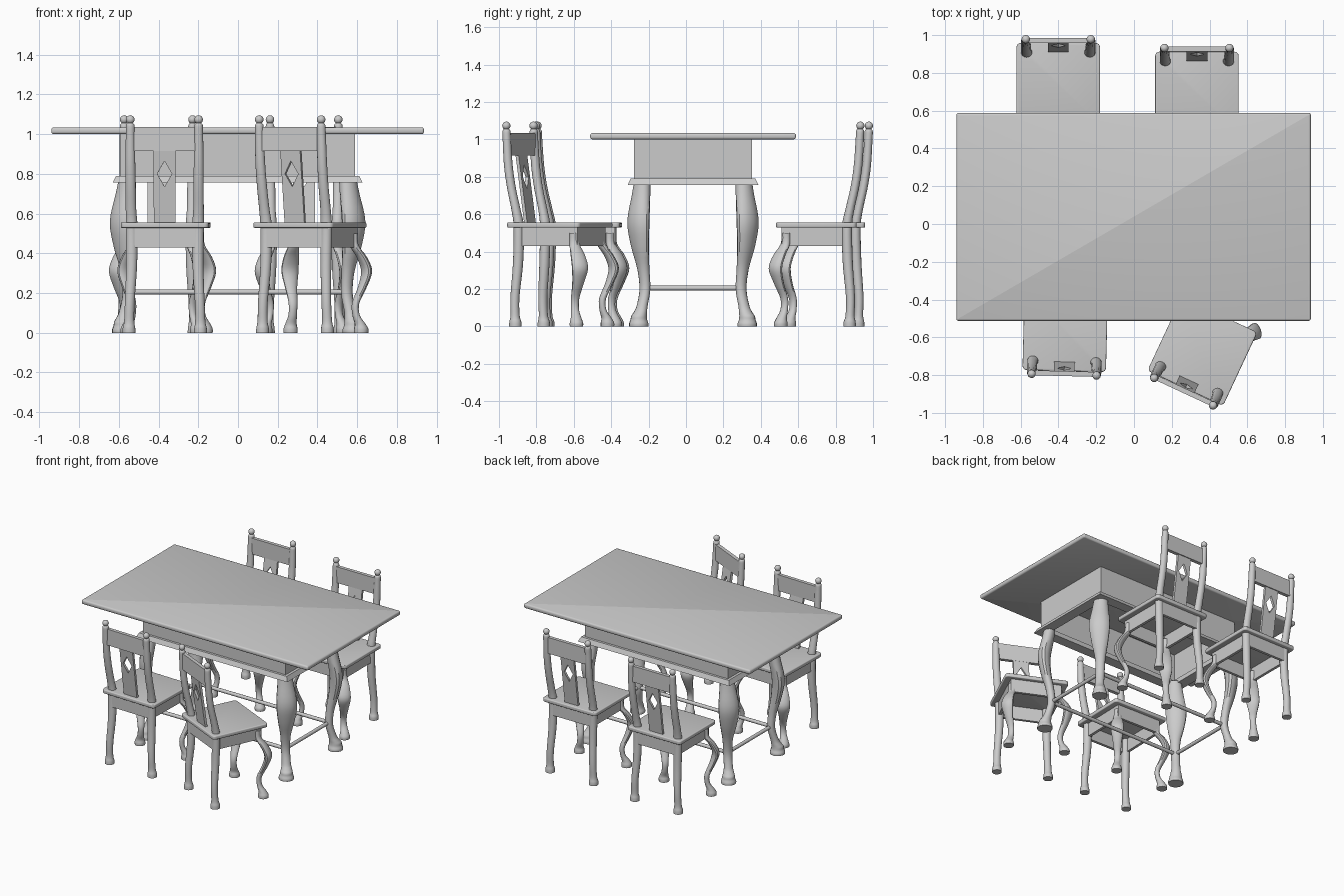
import bpy, bmesh, math
from mathutils import Matrix, Vector

if "Cube" in bpy.data.objects:
    bpy.data.objects.remove(bpy.data.objects["Cube"])


def mesh_from(name, bm):
    bmesh.ops.recalc_face_normals(bm, faces=bm.faces[:])
    me = bpy.data.meshes.new(name)
    bm.to_mesh(me)
    bm.free()
    me.shade_smooth()
    me.set_sharp_from_angle(angle=math.radians(35))
    return me


def place(name, me, mat=Matrix()):
    ob = bpy.data.objects.new(name, me)
    bpy.context.collection.objects.link(ob)
    ob.matrix_world = mat


def bridge(bm, rings, closed=False):
    n = len(rings[0])
    pairs = list(zip(rings, rings[1:])) + ([(rings[-1], rings[0])] if closed else [])
    for r, s in pairs:
        for i in range(n):
            bm.faces.new((r[i], r[(i + 1) % n], s[(i + 1) % n], s[i]))
    if not closed:
        bm.faces.new(rings[0][::-1])
        bm.faces.new(rings[-1])


def spline(pts, steps):
    """Smooth curve through the stations."""
    p = [Vector(q) for q in pts]
    p = [p[0]] + p + [p[-1]]
    out = []
    for a, b, c, d in zip(p, p[1:], p[2:], p[3:]):
        for k in range(steps):
            t = k / steps
            out.append(0.5 * (2 * b + (c - a) * t + (2 * a - 5 * b + 4 * c - d) * t * t
                              + (3 * b - a - 3 * c + d) * t ** 3))
    return out + [p[-1]]


def turned(name, stations, sx=1, sy=1, angle=0.0, steps=4, sides=14):
    """Tube with elliptical sections; station = x, y, z, half depth, half width."""
    bm = bmesh.new()
    rings = []
    for x, y, z, a, b in spline(stations, steps):
        ring = []
        for i in range(sides):
            t = 2 * math.pi * i / sides
            u, v = a * math.cos(t), b * math.sin(t)
            px = x + u * math.cos(angle) - v * math.sin(angle)
            py = y + u * math.sin(angle) + v * math.cos(angle)
            ring.append(bm.verts.new((px * sx, py * sy, max(z, 0))))
        rings.append(ring)
    bridge(bm, rings)
    return mesh_from(name, bm)


def frame(name, profile):
    """Rectangular frame; profile = half x, half y, z around the section."""
    bm = bmesh.new()
    rings = [[bm.verts.new((sx * x, sy * y, z)) for sx, sy in ((-1, -1), (1, -1), (1, 1), (-1, 1))]
             for x, y, z in profile]
    bridge(bm, rings, closed=True)
    return mesh_from(name, bm)


def slab(name, size, centre, corner=0.0, edge=0.0):
    """Board with rounded plan corners and eased edges."""
    bm = bmesh.new()
    bmesh.ops.create_cube(bm, size=1, matrix=Matrix.Translation(centre) @ Matrix.Diagonal((*size, 1)))
    if corner:
        up = [e for e in bm.edges if abs(e.verts[0].co.z - e.verts[1].co.z) > 1e-4]
        bmesh.ops.bevel(bm, geom=up, offset=corner, segments=4, profile=0.5, affect='EDGES')
    if edge:
        flat = [e for e in bm.edges if abs(e.verts[0].co.z - e.verts[1].co.z) < 1e-4]
        bmesh.ops.bevel(bm, geom=flat, offset=edge, segments=3, profile=0.5, affect='EDGES')
    return mesh_from(name, bm)


def rod(name, p, q, r):
    p, q = Vector(p), Vector(q)
    bm = bmesh.new()
    m = Matrix.Translation((p + q) / 2) @ (q - p).to_track_quat('Z', 'Y').to_matrix().to_4x4()
    bmesh.ops.create_cone(bm, cap_ends=True, segments=12, radius1=r, radius2=r, depth=(q - p).length, matrix=m)
    return mesh_from(name, bm)


CORNERS = [(-1, -1), (1, -1), (1, 1), (-1, 1)]
DIAG = math.radians(45)

# ---- Table ----
T = Matrix.Translation((-0.002, 0.0375, 0))
place("table_top", slab("table_top", (1.876, 1.10, 0.034), (0, 0, 1.017), 0.01, 0.012), T)
place("table_apron", frame("table_apron", [(0.592, 0.315, 0.785), (0.592, 0.315, 1.002),
                                           (0.565, 0.288, 1.002), (0.565, 0.288, 0.785)]), T)
place("table_moulding", frame("table_moulding", [(0.628, 0.349, 0.757), (0.612, 0.333, 0.79),
                                                 (0.55, 0.273, 0.79), (0.55, 0.273, 0.757)]), T)
table_leg = [(0.555, 0.272, 0.77, 0.040, 0.048), (0.564, 0.278, 0.70, 0.042, 0.056),
             (0.584, 0.292, 0.56, 0.044, 0.072), (0.575, 0.284, 0.43, 0.036, 0.058),
             (0.556, 0.266, 0.31, 0.029, 0.036), (0.550, 0.257, 0.20, 0.027, 0.031),
             (0.566, 0.272, 0.11, 0.028, 0.031), (0.575, 0.282, 0.075, 0.035, 0.037),
             (0.580, 0.289, 0.055, 0.042, 0.042), (0.580, 0.290, 0.035, 0.045, 0.045),
             (0.580, 0.290, 0.015, 0.052, 0.052), (0.580, 0.290, 0.0, 0.052, 0.052)]
for sx, sy in CORNERS:
    place("table_leg", turned("table_leg", table_leg, sx, sy, DIAG), T)
for s in (-1, 1):
    place("long_stretcher", rod("long_stretcher", (-0.55, 0.257 * s, 0.205), (0.55, 0.257 * s, 0.205), 0.013), T)
    place("end_stretcher", rod("end_stretcher", (0.55 * s, -0.257, 0.205), (0.55 * s, 0.257, 0.205), 0.013), T)

# ---- Chair parts (front faces +y, shared by all four chairs) ----
parts = [("seat", slab("seat", (0.442, 0.43, 0.028), (0, 0, 0.542), 0.022, 0.006)),
         ("seat_apron", frame("seat_apron", [(0.178, 0.187, 0.43), (0.178, 0.187, 0.532),
                                             (0.158, 0.167, 0.532), (0.158, 0.167, 0.43)])),
         ("top_rail", slab("top_rail", (0.33, 0.026, 0.12), (0, -0.229, 0.975)))]

front_leg = [(0.165, 0.163, 0.50, 0.022, 0.026), (0.168, 0.166, 0.44, 0.022, 0.028),
             (0.196, 0.198, 0.38, 0.024, 0.040), (0.213, 0.219, 0.31, 0.025, 0.045),
             (0.198, 0.200, 0.23, 0.021, 0.032), (0.174, 0.172, 0.15, 0.018, 0.023),
             (0.176, 0.172, 0.09, 0.018, 0.022), (0.192, 0.186, 0.045, 0.027, 0.029),
             (0.196, 0.190, 0.02, 0.036, 0.036), (0.196, 0.190, 0.0, 0.036, 0.036)]
back_post = [(0.180, -0.178, 0.0, 0.033, 0.033), (0.180, -0.178, 0.025, 0.032, 0.032),
             (0.179, -0.180, 0.06, 0.024, 0.026), (0.176, -0.182, 0.16, 0.024, 0.025),
             (0.167, -0.168, 0.34, 0.027, 0.028), (0.167, -0.164, 0.53, 0.027, 0.030),
             (0.170, -0.178, 0.62, 0.024, 0.027), (0.171, -0.205, 0.74, 0.023, 0.026),
             (0.172, -0.223, 0.86, 0.023, 0.025), (0.172, -0.232, 1.00, 0.022, 0.023),
             (0.172, -0.234, 1.046, 0.021, 0.021), (0.172, -0.234, 1.056, 0.010, 0.010)]
for s in (-1, 1):
    parts.append(("front_leg", turned("front_leg", front_leg, s, 1, DIAG)))
    parts.append(("back_post", turned("back_post", back_post, s, 1, DIAG * 2)))
    bm = bmesh.new()
    bmesh.ops.create_uvsphere(bm, u_segments=14, v_segments=10, radius=0.022,
                              matrix=Matrix.Translation((0.172 * s, -0.235, 1.073)))
    parts.append(("finial", mesh_from("finial", bm)))

# back splat with a diamond opening, leaning back towards the rail
bm = bmesh.new()
half = [(0, 0.55), (0.055, 0.55), (0.055, 0.92), (0, 0.92), (0, 0.865), (0.037, 0.80), (0, 0.735)]
for s in (-1, 1):
    front, back = [[bm.verts.new((s * x, -0.175 - (z - 0.55) * 0.14 + d, z)) for x, z in half]
                   for d in (0.009, -0.009)]
    bridge(bm, [front, back])
parts.append(("back_splat", mesh_from("back_splat", bm)))

# ---- Four chairs around the table ----
for x, y, turn in [(-0.364, -0.563, -1.5), (0.362, -0.675, -25), (-0.401, 0.743, 180), (0.333, 0.697, 180)]:
    M = Matrix.Translation((x, y, 0)) @ Matrix.Rotation(math.radians(turn), 4, 'Z')
    for name, me in parts:
        place("chair_" + name, me, M)
